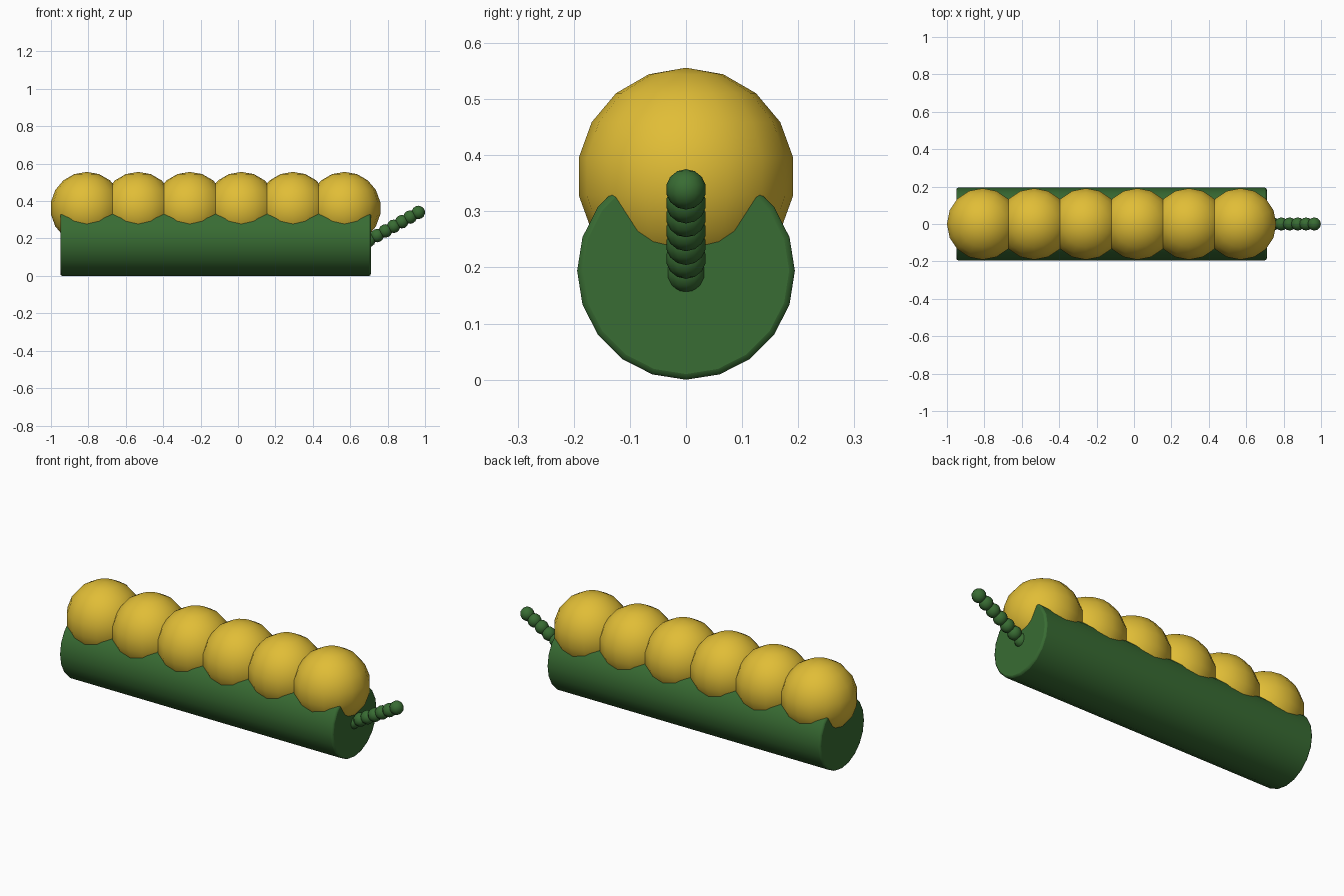
import bpy
import math

cube = bpy.data.objects.get("Cube")
if cube:
    bpy.data.objects.remove(cube, do_unlink=True)


def make_material(name, colour):
    mat = bpy.data.materials.new(name)
    mat.use_nodes = True
    mat.diffuse_color = (*colour, 1)
    bsdf = mat.node_tree.nodes["Principled BSDF"]
    bsdf.inputs["Base Color"].default_value = (*colour, 1)
    bsdf.inputs["Roughness"].default_value = 0.7
    return mat


green = make_material("leaf green", (0.04, 0.15, 0.033))
yellow = make_material("golden yellow", (0.75, 0.51, 0.037))


def finish(name, mat, angle):
    obj = bpy.context.object
    obj.name = name
    obj.data.materials.append(mat)
    bpy.ops.object.shade_smooth_by_angle(angle=math.radians(angle))
    return obj


def ball(name, mat, centre, radius, segments, rings):
    bpy.ops.mesh.primitive_uv_sphere_add(
        segments=segments, ring_count=rings, radius=radius, location=centre)
    return finish(name, mat, 60)


# Pod: a lying cylinder with softened end rims
bpy.ops.mesh.primitive_cylinder_add(
    vertices=20, radius=0.194, depth=1.66,
    location=(-0.12, 0, 0.194), rotation=(0, math.pi / 2, 0))
pod = finish("pod", green, 40)
bevel = pod.modifiers.new("soft rims", 'BEVEL')
bevel.width = 0.01
bevel.segments = 2
bevel.limit_method = 'ANGLE'
bevel.angle_limit = math.radians(40)

# Row of seeds sunk into the pod
for i in range(6):
    ball(f"seed_{i + 1}", yellow, (-0.809 + 0.2757 * i, 0, 0.362), 0.194, 16, 9)

# Stem: a rising chain of small beads
for i in range(7):
    ball(f"stem_bead_{i + 1}", green,
         (0.70 + 0.044 * i, 0, 0.191 + 0.0247 * i), 0.036, 12, 7)
